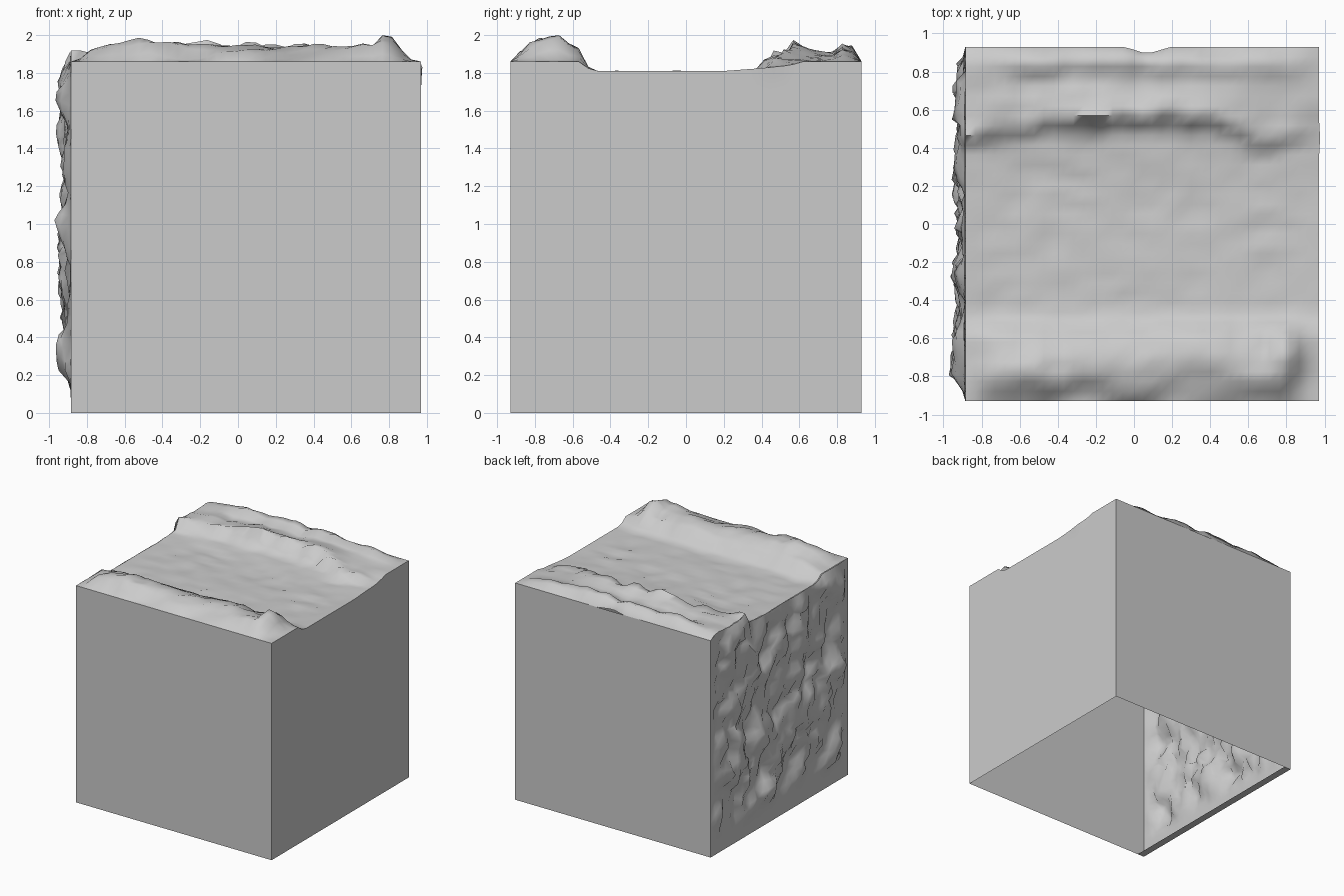
import bpy, math
from mathutils import Vector, noise

if "Cube" in bpy.data.objects:
    bpy.data.objects.remove(bpy.data.objects["Cube"])

X0, X1, Y0, Y1 = -0.885, 0.97, -0.93, 0.93


def lerp(pts, t):
    """Piecewise linear lookup through (position, value) pairs."""
    if t <= pts[0][0]:
        return pts[0][1]
    for (a, va), (b, vb) in zip(pts, pts[1:]):
        if t <= b:
            return va + (vb - va) * (t - a) / (b - a)
    return pts[-1][1]


def fade(t, a, b, width):
    """0 at both borders a and b, 1 once further in than width."""
    s = max(0.0, min(1.0, min(t - a, b - t) / width))
    return s * s * (3 - 2 * s)


# Cut line of the river bed, as seen on the flat right side
BED = [(-0.93, 1.86), (-0.56, 1.86), (-0.5, 1.81), (0.2, 1.81), (0.4, 1.825),
       (0.55, 1.84), (0.62, 1.86), (0.93, 1.86)]
# Front bank: cross-section (0..1) and crest height along x
FRONT = [(-0.93, 0), (-0.85, .75), (-0.75, 1), (-0.66, .75), (-0.58, .4), (-0.51, 0)]
FRONT_CREST = [(-0.88, .02), (-0.8, .06), (-0.5, .12), (-0.2, .095), (0.1, .08),
               (0.35, .085), (0.6, .075), (0.72, .085), (0.78, .15), (0.86, .06), (0.95, .01)]
# Back bank: foot line along x, then a step, a terrace and a rear ridge
BACK_FOOT = [(-0.88, .41), (-0.65, .42), (-0.4, .49), (0, .51), (0.4, .5),
             (0.6, .42), (0.7, .34), (0.8, .42)]
BACK_STEP = [(-0.88, .08), (-0.5, .1), (-0.1, .11), (0.4, .1), (0.65, .07), (0.95, .02)]
BACK_RIDGE = [(-0.88, .04), (-0.55, .09), (-0.2, .085), (0.1, .095), (0.45, .085),
              (0.7, .06), (0.95, .02)]


def height(x, y):
    left_open = fade(x, X0 - .09, X1, .12) if y > 0 else fade(x, X0, X1, .12)
    inside = left_open * fade(y, Y0, Y1, .06)
    n = noise.noise(Vector((x * 3.2, y * 7, 1.7)))
    m = noise.noise(Vector((x * 8, y * 14, 5.1)))
    shift = .06 * max(0, min(1, (x - .05) / .3))
    front = lerp(FRONT, y - shift * min(1, (y + .93) * 6) + .04 * n) * lerp(FRONT_CREST, x)
    front *= max(0, min(1, (-.5 - y) / .06))
    d = y - lerp(BACK_FOOT, x) + .03 * m
    step = lerp([(0, 0), (.07, 1), (.13, .6), (.25, .42)], d) * lerp(BACK_STEP, x)
    ridge = lerp([(.74, 0), (.83, 1), (.88, .8), (.93, 0)], y + .02 * n) * lerp(BACK_RIDGE, x)
    back = max(step, ridge)
    bank = min(1.0, (front + back) * 14)
    rough = bank * (.03 * n + .035 * m) - (1 - bank) * .022 * abs(n + .6 * m)
    z = lerp(BED, y) + inside * (front + back + rough)
    return min(z, 2.0)


def bulge(y, z):
    """Slight overhang near the top of the right side."""
    return .007 * max(0, 1 - abs(y - .45) / .12) * max(0, 1 - abs(z - 1.83) / .08)


def top_point(u, v):
    x, y = X0 + (X1 - X0) * u, Y0 + (Y1 - Y0) * v
    z = height(x, y)
    if u == 1:
        x += bulge(y, z)
    if v == 1:  # small gap at the back edge
        y -= .03 * max(0, min(1, (1 - abs(x - .07) / .1) * 2))
    return x, y, z


def front_point(u, v):
    x = X0 + (X1 - X0) * u
    return x, Y0, v * height(x, Y0)


def back_point(u, v):
    x = X1 + (X0 - X1) * u
    return x, Y1, v * height(x, Y1)


def right_point(u, v):
    y = Y0 + (Y1 - Y0) * u
    z = v * height(X1, y)
    return X1 + bulge(y, z), y, z


def left_point(u, v):
    y = Y1 + (Y0 - Y1) * u
    top = height(X0, y)
    z = v * top
    mask = fade(y, Y0, Y1, .15) * fade(z, .1, top + .03, .17)
    p = Vector((y * 5.0, z * 3.6, 3.3))
    lump = .014 + .06 * noise.noise(p) + .05 * noise.noise(p * 2.2)
    out = max(-.03, min(.092, lump * 1.25))
    jitter = mask * .05
    return (X0 - mask * out,
            y + jitter * noise.noise(p * 2.6 + Vector((9, 0, 0))),
            z + jitter * noise.noise(p * 2.6 + Vector((0, 9, 0))))


def rim_point(u, v):
    return X0 + .064 * v, Y0 + (Y1 - Y0) * u, 0


def sheet(name, nu, nv, point):
    """Surface from a grid of points; u x v gives the outward side."""
    verts = [point(i / nu, j / nv) for j in range(nv + 1) for i in range(nu + 1)]
    w = nu + 1
    faces = [(j * w + i, j * w + i + 1, (j + 1) * w + i + 1, (j + 1) * w + i)
             for j in range(nv) for i in range(nu)]
    mesh = bpy.data.meshes.new(name)
    mesh.from_pydata(verts, [], faces)
    obj = bpy.data.objects.new(name, mesh)
    bpy.context.collection.objects.link(obj)
    bpy.context.view_layer.objects.active = obj
    obj.select_set(True)
    bpy.ops.object.shade_smooth_by_angle(angle=math.radians(80))
    obj.select_set(False)
    return obj


# River bed with two banks
sheet("river_bed_top", 36, 36, top_point)
# Flat cut sides, hollow and open underneath
sheet("front_side", 36, 1, front_point)
sheet("back_side", 36, 1, back_point)
sheet("right_side", 36, 40, right_point)
# Lumpy rock side and its narrow bottom ledge
sheet("rocky_left_side", 36, 32, left_point)
sheet("bottom_ledge", 1, 1, rim_point)
